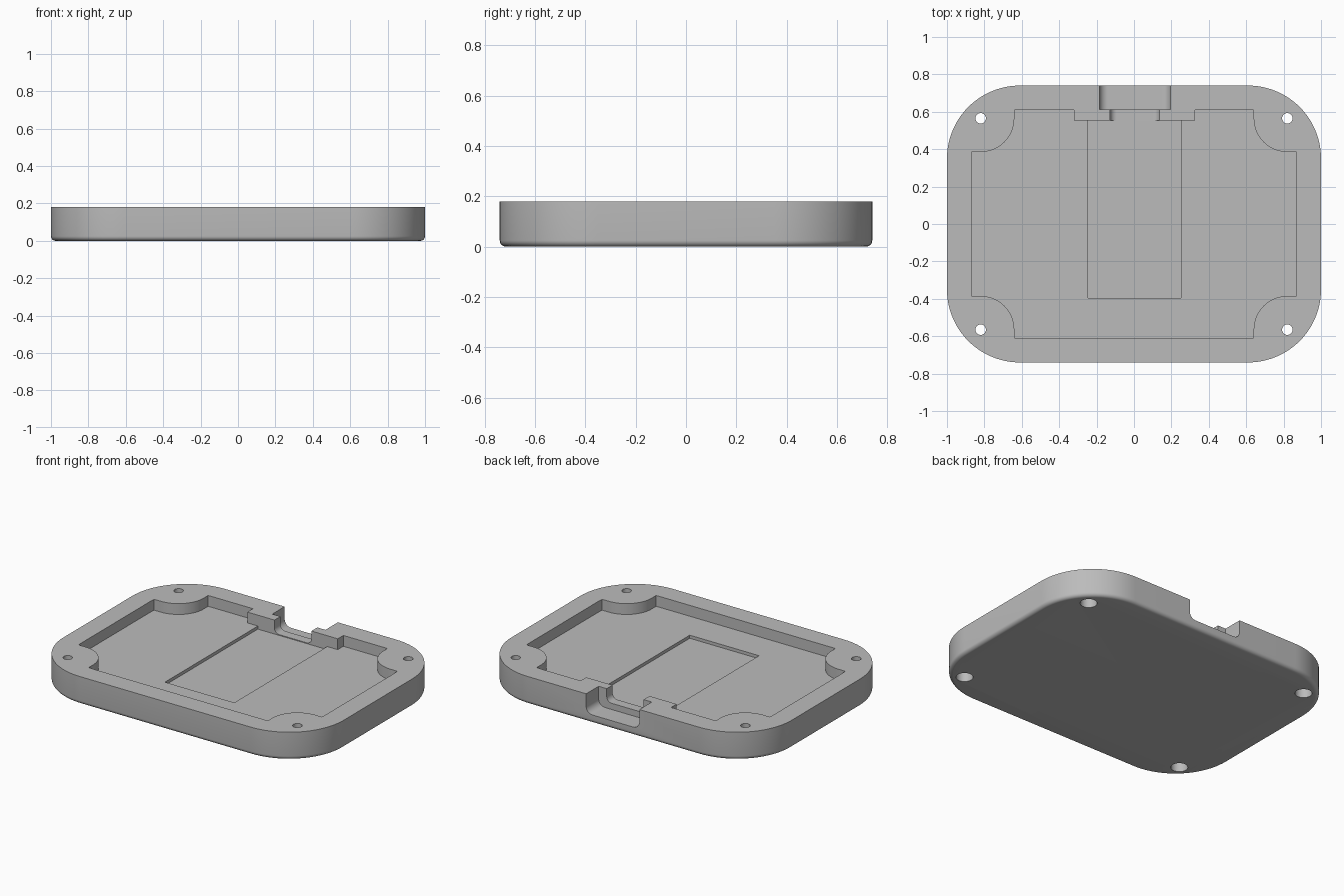
import bpy
import bmesh
from math import cos, sin, pi

cube = bpy.data.objects.get("Cube")
if cube:
    bpy.data.objects.remove(cube, do_unlink=True)

HEIGHT, FLOOR = 0.18, 0.11
HALF_X, HALF_Y, CORNER = 1.0, 0.74, 0.39
SCREW_X, SCREW_Y, POST = 0.82, 0.565, 0.18

grey = bpy.data.materials.new("plain grey")
grey.use_nodes = True
grey.diffuse_color = (0.5, 0.5, 0.5, 1)
grey.node_tree.nodes["Principled BSDF"].inputs["Base Color"].default_value = (0.5, 0.5, 0.5, 1)


def arc(cx, cy, r, start, end, steps):
    return [(cx + r * cos(start + (end - start) * i / steps),
             cy + r * sin(start + (end - start) * i / steps)) for i in range(steps + 1)]


def rounded_rect(inset, steps=24):
    """Tray outline moved inward by the inset."""
    r = CORNER - inset
    pts = []
    for k, (sx, sy) in enumerate([(1, 1), (-1, 1), (-1, -1), (1, -1)]):
        pts += arc(sx * (HALF_X - CORNER), sy * (HALF_Y - CORNER), r,
                   k * pi / 2, (k + 1) * pi / 2, steps)
    return pts


def rect(x0, x1, y0, y1):
    return [(x0, y0), (x1, y0), (x1, y1), (x0, y1)]


def loft(name, rings):
    """Closed solid through rings of 3D points."""
    bm = bmesh.new()
    loops = [[bm.verts.new(p) for p in ring] for ring in rings]
    for a, b in zip(loops, loops[1:]):
        for i in range(len(a)):
            j = (i + 1) % len(a)
            bm.faces.new((a[i], a[j], b[j], b[i]))
    bm.faces.new(loops[0][::-1])
    bm.faces.new(loops[-1])
    bmesh.ops.recalc_face_normals(bm, faces=bm.faces)
    mesh = bpy.data.meshes.new(name)
    bm.to_mesh(mesh)
    bm.free()
    mesh.materials.append(grey)
    obj = bpy.data.objects.new(name, mesh)
    bpy.context.collection.objects.link(obj)
    return obj


def prism(name, pts, low, high):
    return loft(name, [[(x, y, z) for x, y in pts] for z in (low, high)])


def channel(name, cx, half, bottom, r, y0, y1):
    """Open-topped slot with rounded lower corners, running along y."""
    pts = [(cx - half, 0.3)]
    pts += arc(cx - half + r, bottom + r, r, pi, 1.5 * pi, 10)
    pts += arc(cx + half - r, bottom + r, r, 1.5 * pi, 2 * pi, 10)
    pts += [(cx + half, 0.3)]
    return loft(name, [[(x, y, z) for x, z in pts] for y in (y0, y1)])


def subtract(target, cutters):
    """Cut each solid out of the target and discard the cutters."""
    for cutter in cutters:
        cutter.hide_render = True
        mod = target.modifiers.new("cut", 'BOOLEAN')
        mod.operation = 'DIFFERENCE'
        mod.solver = 'EXACT'
        mod.object = cutter
    bpy.context.view_layer.update()
    graph = bpy.context.evaluated_depsgraph_get()
    result = bpy.data.meshes.new_from_object(target.evaluated_get(graph))
    target.modifiers.clear()
    target.data = result
    for cutter in cutters:
        bpy.data.objects.remove(cutter, do_unlink=True)


# Outer body with a rounded lower edge
FILLET = 0.025
rings = []
for i in range(7):
    a = i * pi / 12
    inset, z = FILLET * (1 - sin(a)), FILLET * (1 - cos(a))
    rings.append([(x, y, z) for x, y in rounded_rect(inset)])
rings.append([(x, y, HEIGHT) for x, y in rounded_rect(0)])
tray = loft("tray_body", rings)

# Main cavity, leaving corner posts and a block behind the port
corners = [(sx, sy) for sx in (-1, 1) for sy in (-1, 1)]
cavity = prism("cavity_cutter", rounded_rect(0.13), FLOOR, 0.3)
keep = [prism("port_block", rect(-0.32, 0.325, 0.553, 0.9), 0.05, 0.4)]
post_shape = arc(SCREW_X, SCREW_Y, POST, pi, 1.5 * pi, 20)
post_shape += [(1.1, SCREW_Y - POST), (1.1, 0.9), (SCREW_X - POST, 0.9)]
for sx, sy in corners:
    keep.append(prism("corner_post", [(sx * x, sy * y) for x, y in post_shape], 0.05, 0.4))
subtract(cavity, keep)

# Shallow pocket, stepped port opening and counterbored screw holes
cutters = [
    cavity,
    prism("pocket_cutter", rect(-0.245, 0.25, -0.395, 0.553), 0.09, 0.15),
    channel("port_outer_cutter", 0.005, 0.19, 0.055, 0.045, 0.613, 0.9),
    channel("port_inner_cutter", 0.005, 0.132, 0.095, 0.035, 0.5, 0.65),
]
for sx, sy in corners:
    for radius, top in ((0.028, 0.3), (0.05, 0.1)):
        circle = arc(sx * SCREW_X, sy * SCREW_Y, radius, 0, 2 * pi, 32)[:-1]
        cutters.append(prism("screw_cutter", circle, -0.1, top))
subtract(tray, cutters)

# Smooth curved walls, crisp edges
bpy.ops.object.select_all(action='DESELECT')
tray.select_set(True)
bpy.context.view_layer.objects.active = tray
bpy.ops.object.shade_smooth_by_angle(angle=pi / 6)
